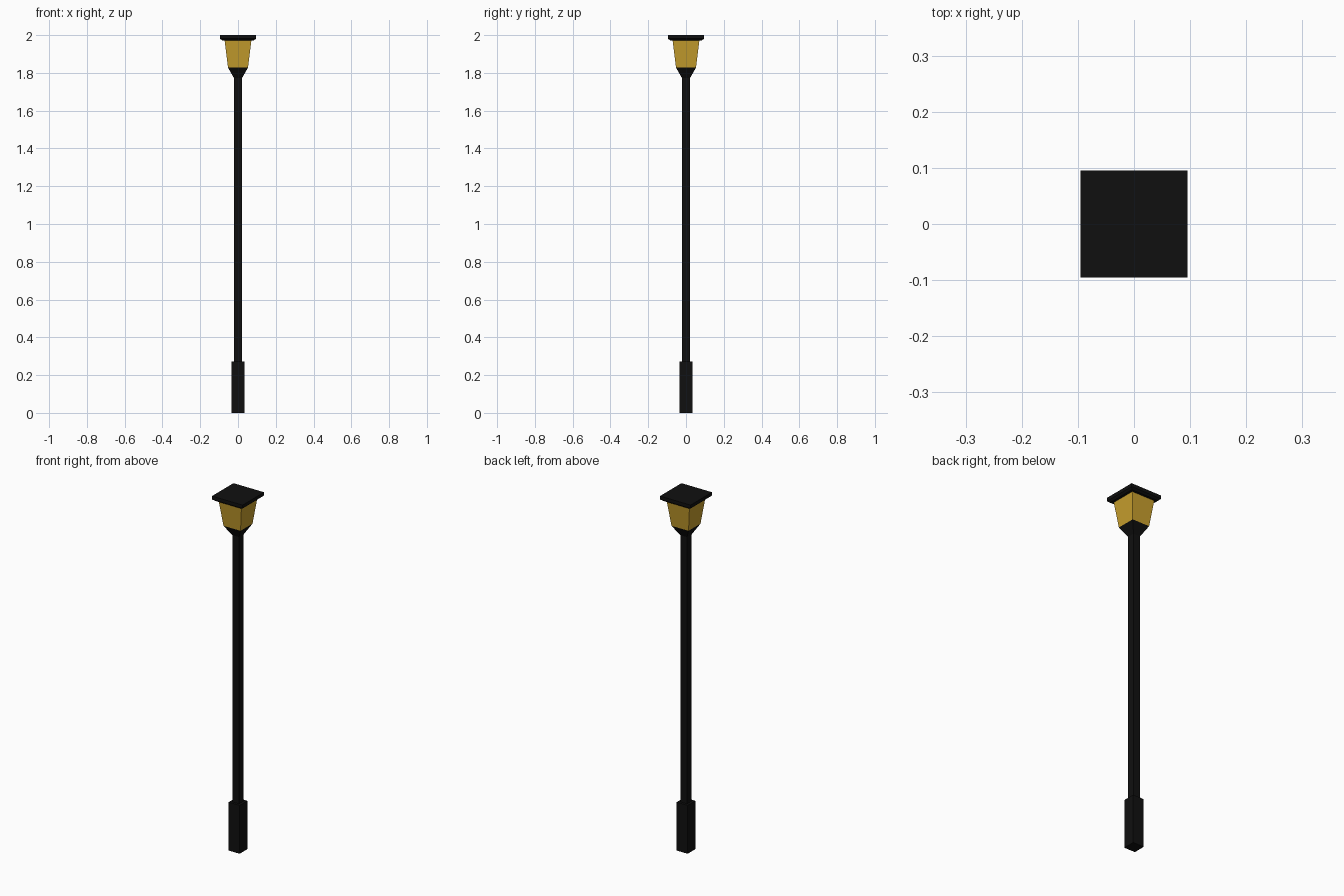
import bpy, bmesh

if "Cube" in bpy.data.objects:
    bpy.data.objects.remove(bpy.data.objects["Cube"])


def material(name, rgb):
    m = bpy.data.materials.new(name)
    m.diffuse_color = (*rgb, 1.0)
    m.use_nodes = True
    m.node_tree.nodes["Principled BSDF"].inputs["Base Color"].default_value = m.diffuse_color
    return m


black = material("black iron", (0.005, 0.005, 0.005))
amber = material("amber glass", (0.58, 0.35, 0.027))


def square_loft(name, sections, mat):
    """Closed square-section solid through (half width, z) sections."""
    bm = bmesh.new()
    rings = [[bm.verts.new((sx * h, sy * h, z))
              for sx, sy in ((-1, -1), (1, -1), (1, 1), (-1, 1))]
             for h, z in sections]
    for lo, hi in zip(rings, rings[1:]):
        for i in range(4):
            j = (i + 1) % 4
            bm.faces.new((lo[i], lo[j], hi[j], hi[i]))
    bm.faces.new(rings[0][::-1])
    bm.faces.new(rings[-1])
    mesh = bpy.data.meshes.new(name)
    bm.to_mesh(mesh)
    bm.free()
    mesh.materials.append(mat)
    ob = bpy.data.objects.new(name, mesh)
    bpy.context.collection.objects.link(ob)
    return ob


# Foot and slim pole
square_loft("base", [(0.034, 0.0), (0.034, 0.272)], black)
square_loft("pole", [(0.021, 0.272), (0.021, 1.772)], black)
# Flared holder under the lantern
square_loft("lantern_holder", [(0.021, 1.772), (0.053, 1.828)], black)
# Glowing glass, wider at the top
square_loft("lantern_glass", [(0.053, 1.828), (0.071, 1.972)], amber)
# Flat roof with chamfered underside
square_loft("roof", [(0.084, 1.972), (0.095, 1.981), (0.095, 2.0)], black)
